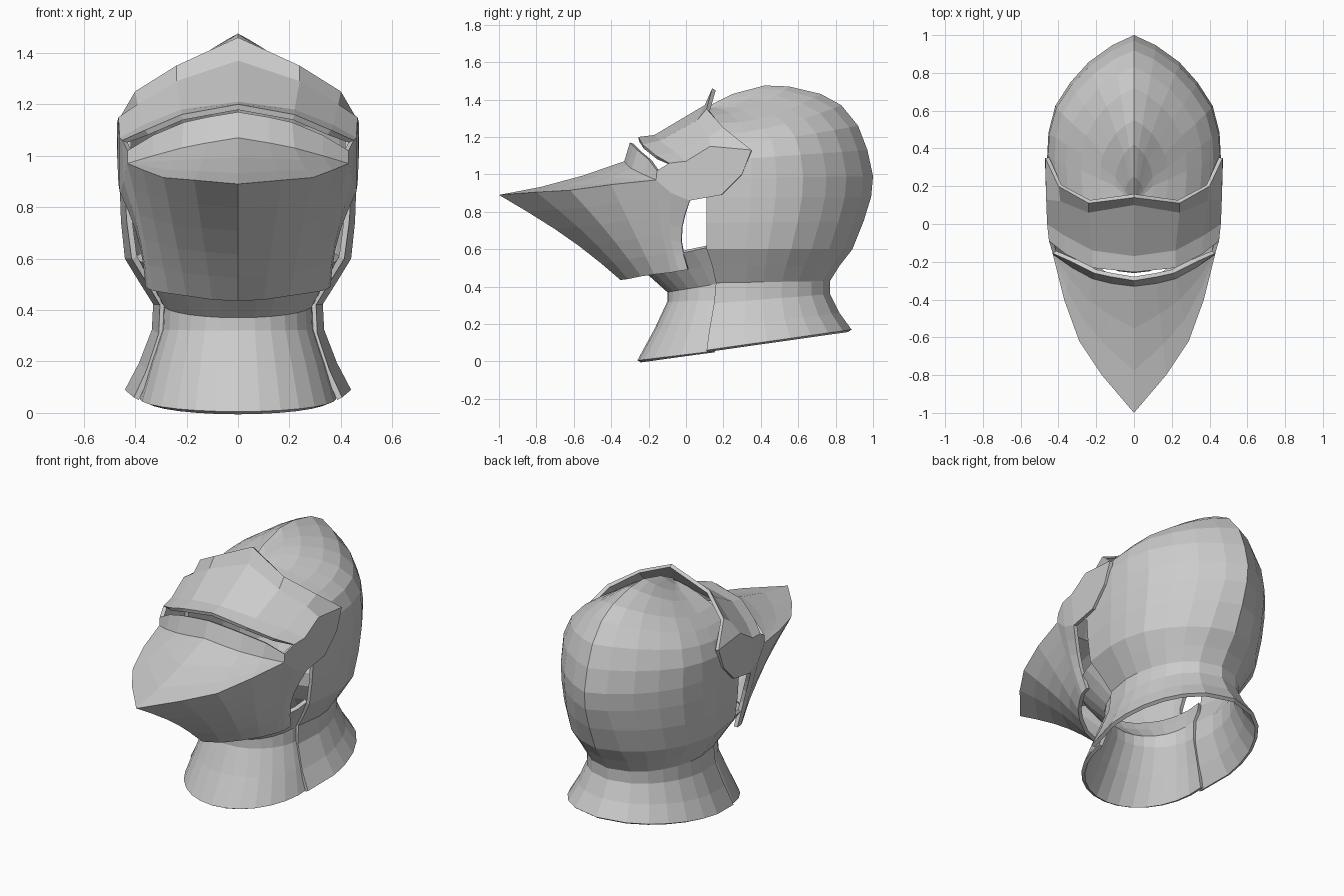
import bpy, bmesh, math
from mathutils import Vector


def shell(name, grids, thickness=0.022):
    """Right-half grids of points -> welded, mirrored plate with thickness."""
    bm = bmesh.new()
    for rows in grids:
        vs = [[bm.verts.new(p) for p in r] for r in rows]
        for a, b in zip(vs, vs[1:]):
            for i in range(len(a) - 1):
                bm.faces.new((a[i], a[i + 1], b[i + 1], b[i]))
    bmesh.ops.remove_doubles(bm, verts=bm.verts[:], dist=0.002)
    bmesh.ops.recalc_face_normals(bm, faces=bm.faces[:])
    bm.normal_update()
    # make the plate face away from the head
    mid = Vector((0, 0.3, 0.75))
    if sum(f.normal.dot(f.calc_center_median() - mid) * f.calc_area() for f in bm.faces) < 0:
        bmesh.ops.reverse_faces(bm, faces=bm.faces[:])
    me = bpy.data.meshes.new(name)
    bm.to_mesh(me)
    bm.free()
    ob = bpy.data.objects.new(name, me)
    bpy.context.collection.objects.link(ob)
    m = ob.modifiers.new("mirror", 'MIRROR')
    m.use_axis[0] = True
    m.merge_threshold = 0.002
    s = ob.modifiers.new("thickness", 'SOLIDIFY')
    s.thickness = thickness
    s.offset = -1
    return ob


# Skull and rear neck: rings (half width, front y, front z, back y, back z)
V = [0, .27, .42, .58, .72, .84, .94, 1]
NECK = [.92, 1, .98, .91, .79, .63, .40, 0]
SKULL = [.96, 1, .985, .905, .73, .52, .25, 0]
rings = [
    (.44, .11, .06, .885, .17), (.385, .125, .17, .82, .26), (.335, .15, .31, .77, .36),
    (.33, .16, .42, .77, .43), (.385, .14, .51, .82, .51), (.44, .11, .60, .89, .60),
    (.455, .11, .74, .95, .75), (.46, .11, .88, .99, .88), (.46, .11, .98, 1.0, .99),
    (.455, .12, 1.07, .97, 1.13), (.42, .12, 1.15, .92, 1.26), (.36, .12, 1.21, .83, 1.37),
    (.28, .12, 1.27, .72, 1.43), (.18, .12, 1.315, .55, 1.47), (.10, .12, 1.34, .42, 1.475),
    (.05, .12, 1.35, .25, 1.43), (.004, .12, 1.355, .13, 1.37)]
rows = []
for k, (w, yf, zf, yb, zb) in enumerate(rings):
    f = min(max((k - 3) / 4, 0), 1)
    e = 1 + 1.2 * min(max((k - 9) / 3, 0), 1)  # upper rings pinch into a keel
    rows.append([(w * (n + (s - n) * f), yf + (yb - yf) * v, zf + (zb - zf) * v ** e)
                 for v, n, s in zip(V, NECK, SKULL)])
shell("skull", [rows])

# Front neck plate, tucked under the rear one: (half width, front y, front z, seam y, seam z)
rings = [(.382, -.26, .005, .15, .055), (.340, -.17, .17, .17, .195), (.296, -.10, .32, .19, .325),
         (.292, -.10, .37, .20, .42), (.345, -.20, .46, .17, .52), (.395, -.25, .53, .12, .61)]
rows = []
for w, yf, zf, ys, zs in rings:
    row = []
    for j in range(8):
        a = math.pi / 2 * j / 7
        row.append((w * math.sin(a), ys + (yf - ys) * math.cos(a), zs + (zf - zs) * math.cos(a)))
    rows.append(row)
shell("neck_plate", [rows])

# Visor beak: upper ridge line lofted to the lower edge
upper = [(0, -1, .89), (.17, -.80, .905), (.29, -.62, .915), (.37, -.40, .945),
         (.43, -.16, .97), (.445, -.08, .90), (.46, .02, .86)]
lower = [(0, -.35, .435), (.10, -.31, .44), (.20, -.24, .455), (.27, -.17, .465),
         (.33, -.08, .475), (.35, -.04, .483), (.36, .01, .49)]
beak = []
for i in range(6):
    s = i / 5
    b = math.sin(math.pi * s)
    row = []
    for j, (p, q) in enumerate(zip(upper, lower)):
        t = j / 6
        row.append((p[0] + (q[0] - p[0]) * s - .022 * b * t ** 3,
                    p[1] + (q[1] - p[1]) * s + b * (.04 - .08 * t),
                    p[2] + (q[2] - p[2]) * s))
    beak.append(row)

# Beak roof and the upright lip under the eye slit
roof_end = [(0, -.33, 1.07), (.12, -.315, 1.05), (.22, -.29, 1.03), (.33, -.23, 1.0), (.43, -.16, .97)]
lip = [(0, -.30, 1.17), (.12, -.28, 1.15), (.21, -.26, 1.13), (.33, -.20, 1.08), (.43, -.155, 1.02)]
roof = []
for i in range(4):
    s = i / 3
    roof.append([(p[0] + (q[0] - p[0]) * s, p[1] + (q[1] - p[1]) * s,
                  p[2] + (q[2] - p[2]) * s - .02 * math.sin(math.pi * s) * (1 - j / 4))
                 for j, (p, q) in enumerate(zip(upper[:5], roof_end))])
roof.append(lip)

# Brow plate above the slit, with a raised rear rim
brow = [
    [(0, -.255, 1.20), (.22, -.232, 1.16), (.36, -.16, 1.10), (.45, -.09, 1.06)],
    [(0, -.17, 1.21), (.22, -.14, 1.18), (.37, -.06, 1.12), (.46, 0, 1.07)],
    [(0, .10, 1.37), (.24, .06, 1.29), (.39, .12, 1.20), (.465, .13, 1.15)],
    [(0, .14, 1.46), (.24, .11, 1.35), (.40, .20, 1.25), (.47, .35, 1.13)]]

# Cheek plates joining brow and beak round the hinge
cheek = [
    [lip[-1]] + [r[-1] for r in brow],
    [upper[4], upper[5], upper[6], (.465, .19, .89), (.47, .30, 1.0)]]
shell("visor", [beak, roof, brow, cheek])
